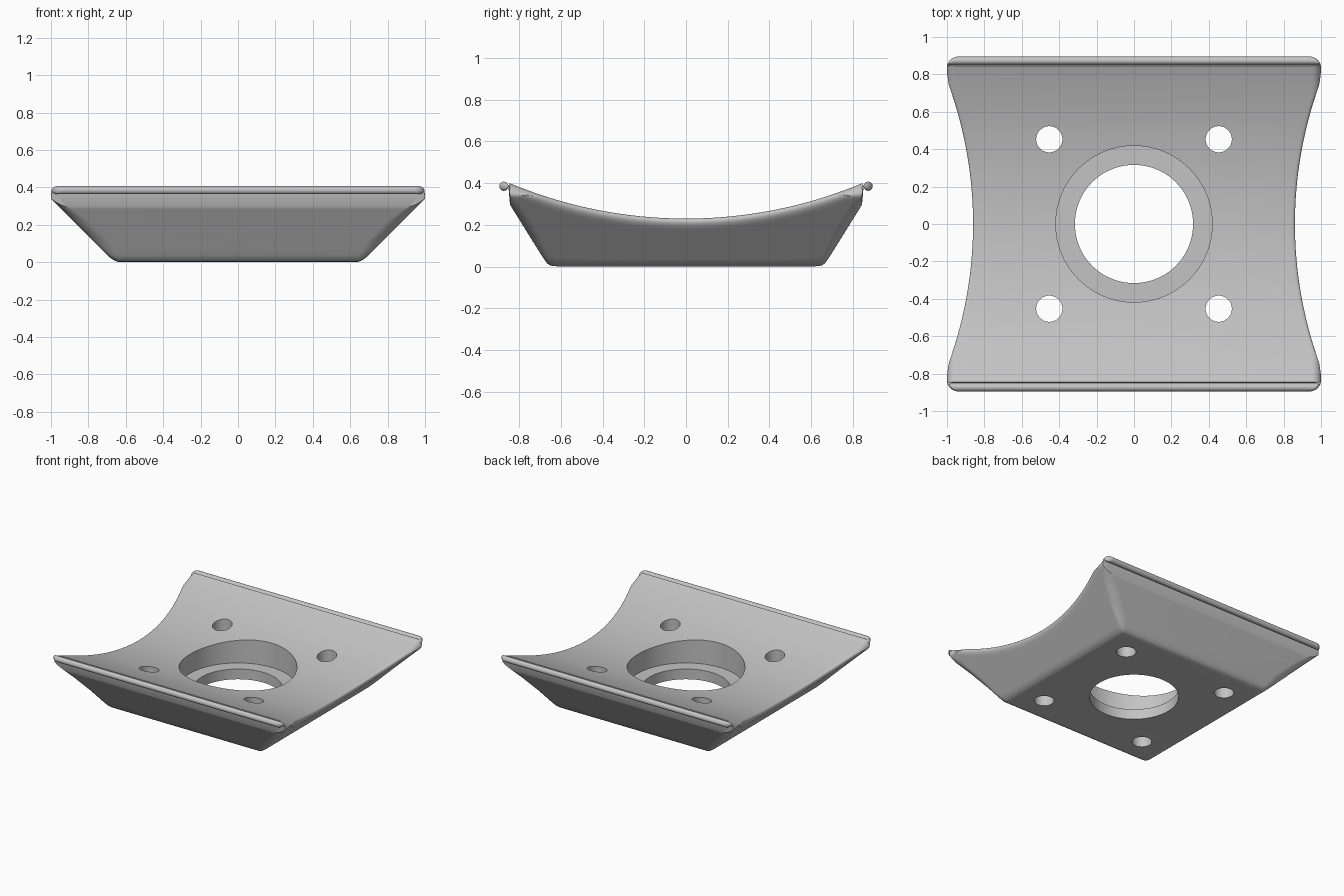
import bpy, bmesh, math

cube = bpy.data.objects.get("Cube")
if cube:
    bpy.data.objects.remove(cube, do_unlink=True)

# Main dimensions
HALF_DEPTH = 0.895
BASE = 0.66          # half width of the underside
ARC_R = 2.19         # radius of the dished top
TIP_R = 0.022        # rounding of the front and back lips
CORNER_R = 0.06      # rounding of the plan corners
EDGE_R = 0.05        # rounding of the upper side edges
ROWS, STEPS = 120, 28

grey = bpy.data.materials.new("plain grey")
grey.use_nodes = True
grey.diffuse_color = (0.55, 0.55, 0.55, 1)
grey.node_tree.nodes["Principled BSDF"].inputs["Base Color"].default_value = (0.55, 0.55, 0.55, 1)


def arc(r, offset):
    """Height of a circle of radius r at a distance from its centre."""
    return math.sqrt(max(r * r - offset * offset, 0))


def heights(y):
    """Lower and upper height of the body at depth y."""
    tip = y - (HALF_DEPTH - TIP_R)
    k = (y - BASE) / 0.62
    low = (k + math.sqrt(k * k + 0.0004)) / 2 - 0.0001
    high = 0.23 + ARC_R - arc(ARC_R, y)
    if tip > -TIP_R:
        low = max(low, 0.385 - arc(TIP_R, tip))
        high = min(high, 0.385 + arc(TIP_R, tip))
    return min(low, high), high


def side(y):
    """Rounded side of the cross-section at depth y, from bottom to top."""
    y = abs(y)
    low, high = heights(y)
    h = high - low
    limit = 1 - CORNER_R + arc(CORNER_R, max(y - HALF_DEPTH + CORNER_R, 0))
    top_r = min(EDGE_R, h / 2)
    low_r = min(0.03 + min(low * 0.5, 0.05), h / 2)
    points = []
    for i in range(STEPS + 1):
        z = low + h * (1 - math.cos(math.pi * i / STEPS)) / 2
        x = min(BASE + z, limit)
        for r, d in ((top_r, high - z), (low_r, z - low)):
            if d < r:
                x -= r - arc(r, r - d)
        points.append((x, z))
    return points


# Body: cross-sections lofted from front to back
bm = bmesh.new()
rings = []
for j in range(ROWS + 1):
    y = HALF_DEPTH * math.sin(math.pi * (j / ROWS - 0.5))
    pts = side(y)
    ring = pts + [(-x, z) for x, z in reversed(pts)]
    rings.append([bm.verts.new((x, y, z)) for x, z in ring])
for a, b in zip(rings, rings[1:]):
    n = len(a)
    for i in range(n):
        bm.faces.new((a[i], a[(i + 1) % n], b[(i + 1) % n], b[i]))
bmesh.ops.remove_doubles(bm, verts=bm.verts, dist=0.00002)
bmesh.ops.recalc_face_normals(bm, faces=bm.faces)
mesh = bpy.data.meshes.new("dished_plate")
bm.to_mesh(mesh)
bm.free()
plate = bpy.data.objects.new("dished_plate", mesh)
bpy.context.collection.objects.link(plate)
mesh.materials.append(grey)


def drill(name, x, y, radius, floor, sides):
    """Cut a vertical round hole from above down to the floor height."""
    bpy.ops.mesh.primitive_cylinder_add(vertices=sides, radius=radius, depth=1,
                                        location=(x, y, floor + 0.5))
    cutter = bpy.context.object
    cutter.name = name
    cutter.hide_render = True
    cutter.data.materials.append(grey)
    mod = plate.modifiers.new(name, 'BOOLEAN')
    mod.operation = 'DIFFERENCE'
    mod.solver = 'EXACT'
    mod.object = cutter
    bpy.ops.object.select_all(action='DESELECT')
    plate.select_set(True)
    bpy.context.view_layer.objects.active = plate
    bpy.ops.object.modifier_apply(modifier=mod.name)
    bpy.data.objects.remove(cutter, do_unlink=True)


# Stepped centre bore and four bolt holes
drill("counterbore", 0, 0, 0.418, 0.08, 96)
drill("centre_bore", 0, 0, 0.316, -0.2, 96)
for sx in (-1, 1):
    for sy in (-1, 1):
        drill("bolt_hole", sx * 0.453, sy * 0.453, 0.07, -0.2, 48)

bpy.ops.object.shade_smooth_by_angle(angle=math.radians(30))
